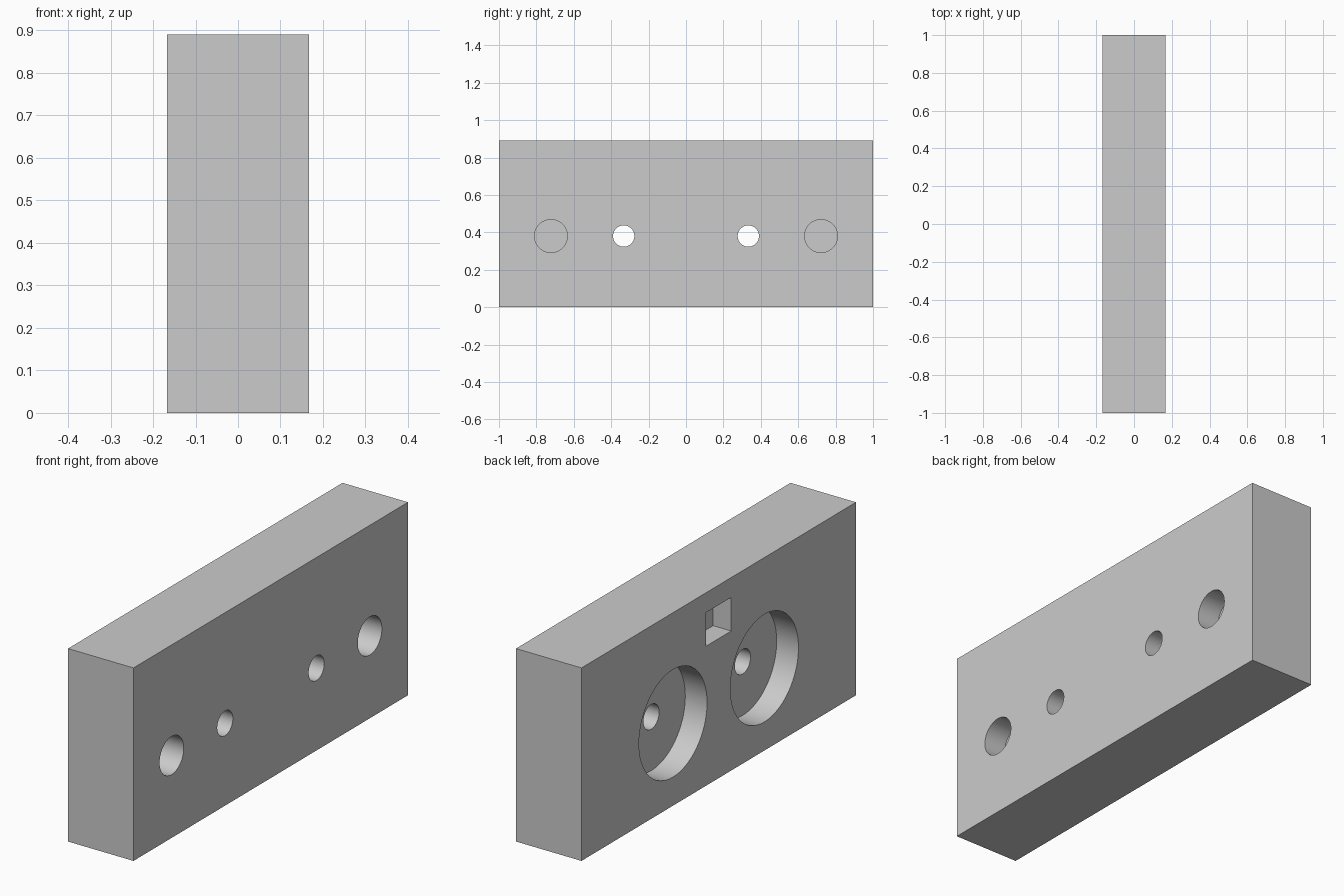
import bpy
from math import pi, radians

cube = bpy.data.objects.get("Cube")
if cube:
    bpy.data.objects.remove(cube, do_unlink=True)

LENGTH, HEIGHT, THICK = 2.0, 0.89, 0.334
SIDE = THICK / 2
HOLE_Z = 0.38
OVER = 0.05          # how far cutters stick out of the block

grey = bpy.data.materials.new("light_grey")
grey.use_nodes = True
grey.diffuse_color = (0.6, 0.6, 0.6, 1)
grey.node_tree.nodes["Principled BSDF"].inputs["Base Color"].default_value = (0.6, 0.6, 0.6, 1)


def box(name, center, size):
    bpy.ops.mesh.primitive_cube_add(size=1, location=center)
    ob = bpy.context.object
    ob.name = name
    ob.scale = size
    bpy.ops.object.transform_apply(location=False, rotation=False, scale=True)
    ob.data.materials.append(grey)
    return ob


def bore(name, y, radius, x0, x1):
    """Cylinder along x between x0 and x1 at the hole height."""
    bpy.ops.mesh.primitive_cylinder_add(
        vertices=64, radius=radius, depth=x1 - x0,
        location=((x0 + x1) / 2, y, HOLE_Z), rotation=(0, pi / 2, 0))
    ob = bpy.context.object
    ob.name = name
    ob.data.materials.append(grey)
    return ob


# Main block
block = box("mounting_block", (0, 0, HEIGHT / 2), (THICK, LENGTH, HEIGHT))

# Mirrored pairs: round pockets, through holes and blind holes
cutters = []
for side in (-1, 1):
    cutters += [
        bore("round_pocket", side * 0.333, 0.248, -SIDE - OVER, -SIDE + 0.111),
        bore("through_hole", side * 0.333, 0.057, -SIDE - OVER, SIDE + OVER),
        bore("blind_hole", side * 0.722, 0.088, SIDE - 0.111, SIDE + OVER),
    ]

# Small rectangular pocket above the round ones
depth = 0.092
cutters.append(box("square_pocket", (-SIDE + (depth - OVER) / 2, 0, 0.721),
                   (depth + OVER, 0.182, 0.155)))

# Cut everything out of the block
bpy.context.view_layer.objects.active = block
for cutter in cutters:
    mod = block.modifiers.new("cut", 'BOOLEAN')
    mod.operation = 'DIFFERENCE'
    mod.solver = 'EXACT'
    mod.object = cutter
    bpy.ops.object.modifier_apply(modifier=mod.name)
    bpy.data.objects.remove(cutter, do_unlink=True)

# Smooth hole walls, crisp edges
bpy.ops.object.select_all(action='DESELECT')
block.select_set(True)
bpy.context.view_layer.objects.active = block
bpy.ops.object.shade_smooth_by_angle(angle=radians(30))
